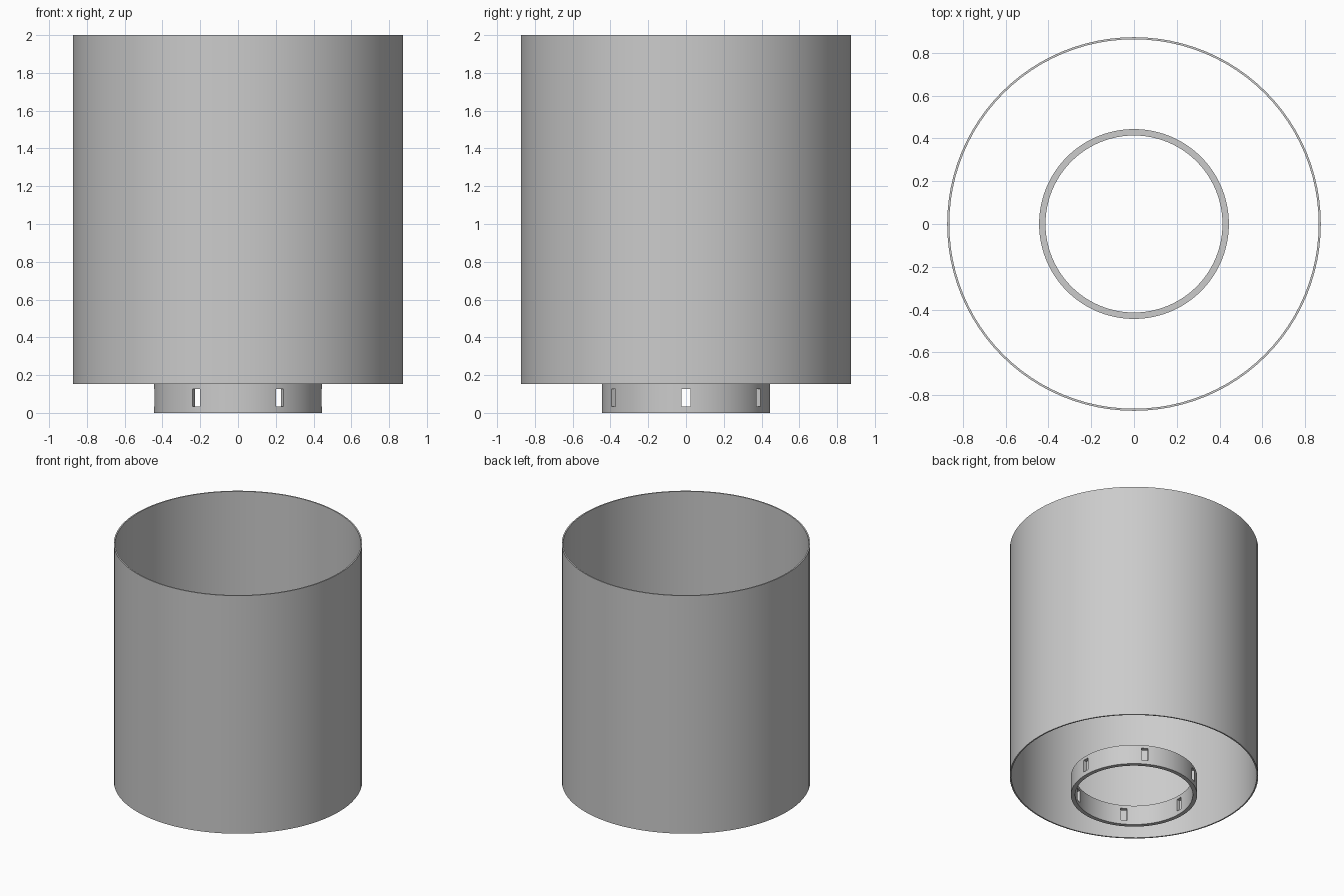
import bpy
import math

if "Cube" in bpy.data.objects:
    bpy.data.objects.remove(bpy.data.objects["Cube"], do_unlink=True)

SEGMENTS = 96
SHELL_BOTTOM = 0.152

grey = bpy.data.materials.new("light grey")
grey.use_nodes = True
grey.diffuse_color = (0.6, 0.6, 0.6, 1)
grey.node_tree.nodes["Principled BSDF"].inputs["Base Color"].default_value = (0.6, 0.6, 0.6, 1)


def tube(name, outer, inner, bottom, top):
    """Open tube: a rectangular wall section swept around z."""
    section = [(outer, bottom), (outer, top), (inner, top), (inner, bottom)]
    count = len(section)
    verts, faces = [], []
    for i in range(SEGMENTS):
        a = math.tau * i / SEGMENTS
        verts += [(r * math.cos(a), r * math.sin(a), z) for r, z in section]
        j = (i + 1) % SEGMENTS
        for k in range(count):
            n = (k + 1) % count
            faces.append((i * count + k, j * count + k, j * count + n, i * count + n))
    mesh = bpy.data.meshes.new(name)
    mesh.from_pydata(verts, [], faces)
    mesh.materials.append(grey)
    obj = bpy.data.objects.new(name, mesh)
    bpy.context.collection.objects.link(obj)
    return obj


def activate(obj):
    bpy.ops.object.select_all(action="DESELECT")
    obj.select_set(True)
    bpy.context.view_layer.objects.active = obj


# Thin outer shell and the smaller collar beneath it
shell = tube("outer_shell", 0.874, 0.864, SHELL_BOTTOM, 2.0)
collar = tube("base_collar", 0.444, 0.414, 0.0, SHELL_BOTTOM)

# Six upright slots through the collar wall
for i in range(6):
    a = math.tau * i / 6
    bpy.ops.mesh.primitive_cube_add(
        size=1, location=(0.43 * math.cos(a), 0.43 * math.sin(a), 0.08), rotation=(0, 0, a))
    cutter = bpy.context.object
    cutter.name = "slot_cutter"
    cutter.scale = (0.12, 0.046, 0.095)
    cutter.hide_render = True
    cutter.data.materials.append(grey)
    cut = collar.modifiers.new("slot", "BOOLEAN")
    cut.operation = "DIFFERENCE"
    cut.solver = "EXACT"
    cut.object = cutter
    activate(collar)
    bpy.ops.object.modifier_apply(modifier=cut.name)
    bpy.data.objects.remove(cutter, do_unlink=True)

# Smooth walls with crisp rims
for obj in (shell, collar):
    activate(obj)
    bpy.ops.object.shade_smooth_by_angle(angle=math.radians(30))
